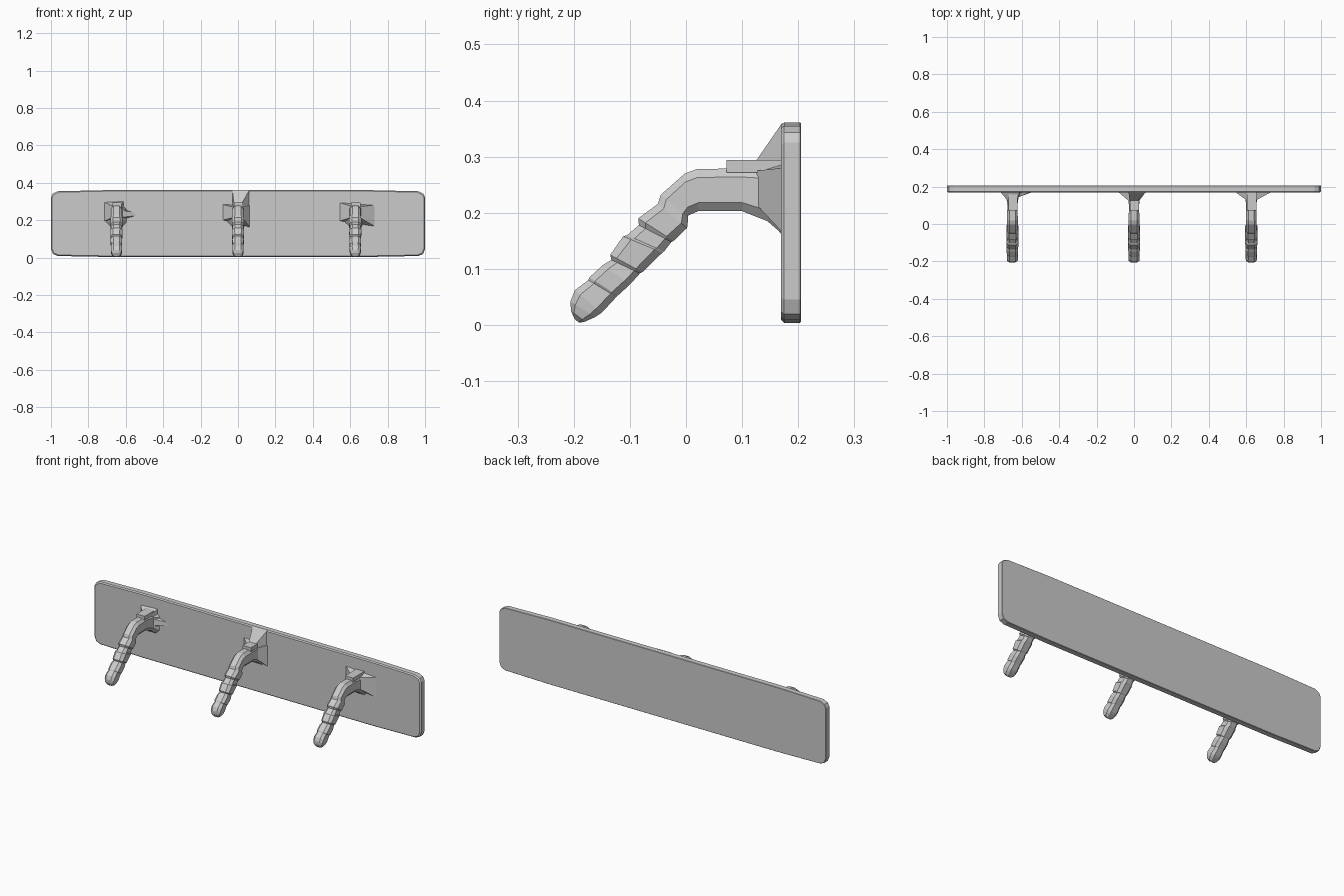
import bpy, bmesh
from mathutils import Vector


def make_object(name, bm):
    bmesh.ops.recalc_face_normals(bm, faces=bm.faces)
    mesh = bpy.data.meshes.new(name)
    bm.to_mesh(mesh)
    bm.free()
    ob = bpy.data.objects.new(name, mesh)
    bpy.context.collection.objects.link(ob)
    return ob


def loft(name, rings):
    bm = bmesh.new()
    loops = [[bm.verts.new(p) for p in r] for r in rings]
    n = len(loops[0])
    for a, b in zip(loops, loops[1:]):
        for i in range(n):
            bm.faces.new((a[i], a[(i + 1) % n], b[(i + 1) % n], b[i]))
    bm.faces.new(loops[0])
    bm.faces.new(loops[-1])
    return make_object(name, bm)


def section(x, top, bottom, hw):
    """Eight-sided ring spanning a top and a bottom point of the side profile."""
    t, b = Vector((x, *top)), Vector((x, *bottom))
    shape = [(-.55, 0), (.55, 0), (1, .2), (1, .8), (.55, 1), (-.55, 1), (-1, .8), (-1, .2)]
    return [t.lerp(b, v) + Vector((u * hw, 0, 0)) for u, v in shape]


def box(name, x0, x1, y0, y1, z0, z1):
    return loft(name, [[(x0, y, z0), (x1, y, z0), (x1, y, z1), (x0, y, z1)] for y in (y0, y1)])


# Backboard with clipped corners and a softened edge
def board_ring(y, inset):
    half = [(.7, .004), (.965, .009), (.99, .02), (1, .045),
            (1, .325), (.99, .343), (.965, .355), (.7, .361)]
    pts = half + [(-x, z) for x, z in reversed(half)]
    cz = .1825
    return [(x * (1 - inset), y, cz + (z - cz) * (1 - inset * 5)) for x, z in pts]

loft("backboard", [board_ring(.169, .006), board_ring(.175, 0),
                   board_ring(.203, 0), board_ring(.205, .002)])

# Bent peg: flared root, level arm, then overlapping carved segments to the tip
profile = [
    ((.172, .283), (.172, .162), .055),
    ((.145, .28), (.145, .185), .033),
    ((.10, .279), (.10, .203), .027),
    ((.02, .278), (.022, .203), .029),
    ((-.002, .27), (.004, .195), .029),
    ((-.045, .232), (.004, .190), .029),
    ((-.050, .216), (.002, .173), .033),
    ((-.085, .190), (-.022, .150), .033),
    ((-.084, .178), (-.026, .148), .028),
    ((-.105, .160), (-.039, .131), .029),
    ((-.112, .158), (-.042, .129), .033),
    ((-.135, .125), (-.078, .094), .031),
    ((-.133, .116), (-.082, .092), .026),
    ((-.148, .107), (-.100, .072), .031),
    ((-.172, .085), (-.122, .052), .030),
    ((-.174, .080), (-.124, .050), .027),
    ((-.198, .062), (-.150, .022), .030),
    ((-.206, .042), (-.162, .014), .028),
    ((-.205, .025), (-.180, .006), .023),
    ((-.198, .010), (-.190, .004), .012),
]
for side, x in (("left", -.65), ("middle", 0), ("right", .627)):
    loft(side + "_peg", [section(x, *p) for p in profile])


# Wedges that splay out from the peg roots onto the board
def wedge(name, base, tip):
    loft(name, [[(x, .172, z) for x, z in base], tip])

wedge("middle_upper_brace", [(-.03, .29), (.06, .27), (.06, .361), (-.03, .361)],
      [(-.022, .12, .262), (.022, .12, .262), (.022, .125, .293), (-.022, .125, .293)])
wedge("middle_lower_brace", [(-.085, .2), (.065, .16), (.065, .28), (-.085, .285)],
      [(-.024, .12, .215), (.024, .12, .215), (.024, .12, .27), (-.024, .12, .27)])
wedge("left_brace", [(-.715, .195), (-.61, .2), (-.61, .302), (-.715, .297)],
      [(-.672, .12, .215), (-.63, .12, .215), (-.63, .12, .275), (-.672, .12, .275)])
wedge("left_spur", [(-.63, .2), (-.54, .225), (-.55, .24), (-.63, .265)],
      [(-.64, .14, .215), (-.628, .14, .215), (-.628, .14, .255), (-.64, .14, .255)])
wedge("right_brace", [(.54, .195), (.735, .165), (.735, .28), (.54, .295)],
      [(.605, .125, .215), (.65, .125, .215), (.65, .125, .275), (.605, .125, .275)])

# Thin raised caps along the tops of the arms
for side, x in (("left", -.65), ("middle", 0), ("right", .627)):
    box(side + "_arm_cap", x - .022, x + .028, .072, .172, .272, .294)
